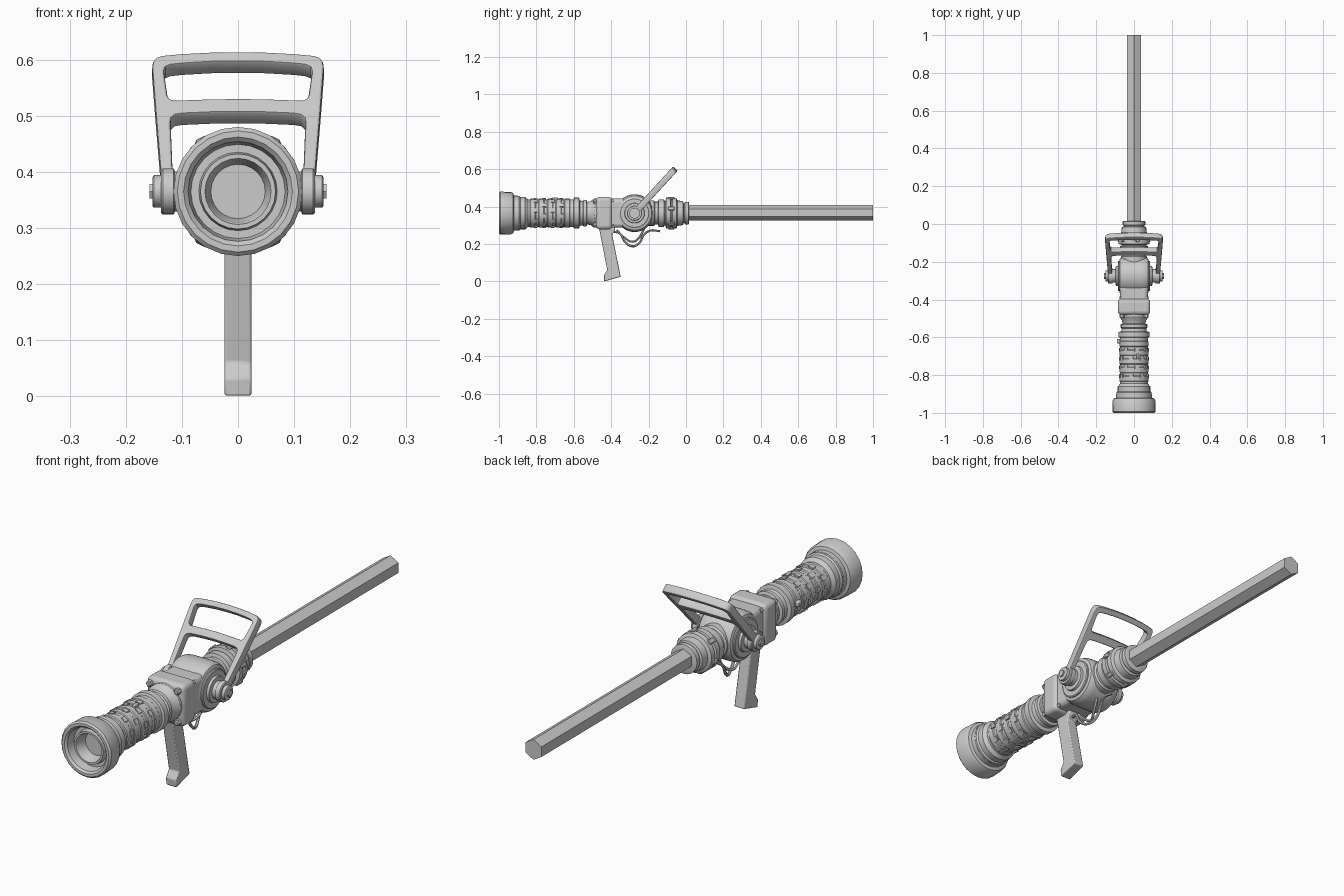
import bpy, bmesh, math
from mathutils import Matrix, Vector

if "Cube" in bpy.data.objects:
    bpy.data.objects.remove(bpy.data.objects["Cube"])

AXIS = 0.365           # height of the barrel axis
PIVOT = (-0.275, 0.365)  # y, z of the handle pivot


def finish(obj, angle=35):
    bpy.ops.object.select_all(action='DESELECT')
    obj.select_set(True)
    bpy.context.view_layer.objects.active = obj
    bpy.ops.object.shade_smooth_by_angle(angle=math.radians(angle))
    return obj


def from_bmesh(name, bm, bevel=0.0, segments=2, angle=35):
    bmesh.ops.recalc_face_normals(bm, faces=bm.faces)
    me = bpy.data.meshes.new(name)
    bm.to_mesh(me)
    bm.free()
    obj = bpy.data.objects.new(name, me)
    bpy.context.collection.objects.link(obj)
    finish(obj, angle)
    if bevel:
        m = obj.modifiers.new('bevel', 'BEVEL')
        m.width, m.segments, m.limit_method = bevel, segments, 'ANGLE'
    return obj


def lathe(name, profile, sides=24, axis='Y', y=0.0, z=AXIS, angle=30, flip=1, turn=0.0):
    """Spin (position, radius) points round the y axis, or the x axis through y, z."""
    bm = bmesh.new()
    rings = []
    for p, r in profile:
        ring = []
        for i in range(sides):
            a = 2 * math.pi * i / sides + turn
            c, s = r * math.cos(a), r * math.sin(a)
            co = (c, y + p, z + s) if axis == 'Y' else (flip * p, y + c, z + s)
            ring.append(bm.verts.new(co))
        rings.append(ring)
    for a, b in zip(rings, rings[1:]):
        for i in range(sides):
            j = (i + 1) % sides
            bm.faces.new((a[i], a[j], b[j], b[i]))
    bm.faces.new(rings[0])
    bm.faces.new(rings[-1])
    return from_bmesh(name, bm, angle=angle)


def box(name, center, size, bevel=0.0, segments=2, rot=None):
    bm = bmesh.new()
    bmesh.ops.create_cube(bm, size=1)
    bmesh.ops.scale(bm, vec=size, verts=bm.verts)
    if rot:
        bmesh.ops.transform(bm, matrix=rot, verts=bm.verts)
    bmesh.ops.translate(bm, vec=center, verts=bm.verts)
    return from_bmesh(name, bm, bevel, segments)


def side_prism(name, pts, half, bevel):
    """Extrude a (y, z) outline across x."""
    bm = bmesh.new()
    f = bm.faces.new([bm.verts.new((-half, y, z)) for y, z in pts])
    ext = bmesh.ops.extrude_face_region(bm, geom=[f])
    vs = [g for g in ext['geom'] if isinstance(g, bmesh.types.BMVert)]
    bmesh.ops.translate(bm, vec=(2 * half, 0, 0), verts=vs)
    return from_bmesh(name, bm, bevel)


def to_mesh(obj):
    bpy.ops.object.select_all(action='DESELECT')
    obj.select_set(True)
    bpy.context.view_layer.objects.active = obj
    bpy.ops.object.convert(target='MESH')
    return finish(bpy.context.view_layer.objects.active)


def tube(name, pts, radius):
    cu = bpy.data.curves.new(name, 'CURVE')
    cu.dimensions, cu.bevel_depth, cu.bevel_resolution = '3D', radius, 1
    cu.resolution_u, cu.use_fill_caps = 5, True
    sp = cu.splines.new('BEZIER')
    sp.bezier_points.add(len(pts) - 1)
    for bp, co in zip(sp.bezier_points, pts):
        bp.co = co
        bp.handle_left_type = bp.handle_right_type = 'AUTO'
    obj = bpy.data.objects.new(name, cu)
    bpy.context.collection.objects.link(obj)
    return to_mesh(obj)


# Front coupling with a recessed mouth
lathe('front_coupling', [(-0.89, 0.042), (-0.90, 0.043), (-0.972, 0.056), (-0.978, 0.059),
      (-0.978, 0.067), (-0.955, 0.070), (-0.955, 0.084), (-0.992, 0.089), (-1.0, 0.097),
      (-1.0, 0.108), (-0.993, 0.115), (-0.935, 0.113), (-0.924, 0.107), (-0.920, 0.094),
      (-0.90, 0.094)])

# Stepped barrel from the coupling to the valve block
barrel = [(-0.93, 0.093), (-0.892, 0.093), (-0.886, 0.087), (-0.86, 0.087), (-0.853, 0.08),
          (-0.845, 0.074)]
for k in range(5):
    y = -0.835 + k * 0.046
    barrel += [(y, 0.074), (y + 0.004, 0.077), (y + 0.028, 0.077), (y + 0.032, 0.074)]
barrel += [(-0.602, 0.074), (-0.598, 0.083), (-0.572, 0.083), (-0.568, 0.068), (-0.552, 0.065),
           (-0.548, 0.071), (-0.532, 0.071), (-0.528, 0.060), (-0.51, 0.064), (-0.49, 0.078),
           (-0.47, 0.078)]
lathe('barrel', barrel)

# Small raised grip pads round the barrel
for row in range(4):
    for i in range(8):
        a = 2 * math.pi * (i + 0.5 * (row % 2)) / 8 + 0.2
        box('barrel_pad', (0.076 * math.cos(a), -0.814 + row * 0.046 + 0.01,
            AXIS + 0.076 * math.sin(a)), (0.007, 0.020, 0.022), rot=Matrix.Rotation(-a, 3, 'Y'))
box('barrel_stud', (-0.082, -0.62, AXIS + 0.012), (0.018, 0.024, 0.022), 0.004)
box('barrel_stud_top', (0.02, -0.70, AXIS + 0.076), (0.014, 0.03, 0.014), 0.003)

# Square valve block with corner bolts
box('valve_block', (0, -0.438, AXIS), (0.172, 0.086, 0.174), 0.02, 4)
for sx in (-1, 1):
    for sz in (-1, 1):
        bolt = lathe('block_bolt', [(-0.498, 0.008), (-0.494, 0.013), (-0.478, 0.013)], 6,
                     z=AXIS + sz * 0.064)
        bolt.location.x = sx * 0.064
        lathe('block_rear_bolt', [(-0.4, 0.011), (-0.384, 0.011)], 6,
              z=AXIS + sz * 0.066).location.x = sx * 0.066

# Round valve body lying across the axis
lathe('valve_body', [(-0.078, 0.084), (-0.074, 0.092), (-0.06, 0.099), (-0.04, 0.101),
      (0.04, 0.101), (0.06, 0.099), (0.074, 0.092), (0.078, 0.084)], 32, 'X', *PIVOT)
box('valve_bridge', (0, -0.35, AXIS), (0.150, 0.13, 0.156), 0.02, 3)

# Pivot discs, bosses and nuts on both sides
for s in (-1, 1):
    lathe('pivot_disc', [(0.07, 0.080), (0.083, 0.080), (0.086, 0.076), (0.086, 0.054),
          (0.096, 0.052), (0.098, 0.036), (0.116, 0.036)], 24, 'X', *PIVOT, flip=s)
    lathe('pivot_boss', [(0.113, 0.038), (0.115, 0.041), (0.134, 0.041), (0.137, 0.038),
          (0.137, 0.029), (0.150, 0.029), (0.152, 0.026), (0.152, 0.02)], 20, 'X', *PIVOT, flip=s)
    lathe('pivot_nut', [(0.148, 0.015), (0.158, 0.015)], 6, 'X', *PIVOT, flip=s)

# Tilted bail handle: an outline with one hole, extruded with rounded edges
right = [(0.115, 0.0), (0.137, 0.0), (0.139, 0.05), (0.147, 0.18), (0.153, 0.285), (0.1515, 0.300),
         (0.146, 0.309), (0.136, 0.314), (0.10, 0.3185), (0.05, 0.322), (0, 0.323)]
inner = [(0, 0.178), (0.05, 0.177), (0.10, 0.174), (0.112, 0.171), (0.119, 0.163), (0.120, 0.15),
         (0.117, 0.05)]
hole = [(0, 0.300), (0.05, 0.299), (0.10, 0.295), (0.120, 0.292), (0.129, 0.287), (0.132, 0.276),
        (0.126, 0.22), (0.123, 0.211), (0.115, 0.206), (0.05, 0.209), (0, 0.210)]


def flip_x(pts):
    return [(-x, v) for x, v in reversed(pts) if x > 0]


outline = right + flip_x(right) + [(-x, v) for x, v in reversed(inner)] + inner[1:]
cu = bpy.data.curves.new('bail_handle', 'CURVE')
cu.dimensions, cu.fill_mode = '2D', 'BOTH'
cu.extrude, cu.bevel_depth, cu.bevel_resolution, cu.offset = 0.013, 0.004, 1, -0.004
for pts in (outline, hole + flip_x(hole)):
    sp = cu.splines.new('POLY')
    sp.points.add(len(pts) - 1)
    for p, (x, v) in zip(sp.points, pts):
        p.co = (x, v, 0, 1)
    sp.use_cyclic_u = True
handle = bpy.data.objects.new('bail_handle', cu)
bpy.context.collection.objects.link(handle)
handle.location = (0, *PIVOT)
handle.rotation_euler.x = math.radians(47.5)
to_mesh(handle)

# Pistol grip
side_prism('pistol_grip', [(-0.466, 0.29), (-0.458, 0.25), (-0.421, 0.06), (-0.440, 0.032),
           (-0.437, 0.0), (-0.349, 0.025), (-0.395, 0.25), (-0.38, 0.27), (-0.38, 0.29)],
           0.024, 0.004)

# Looped cable and inner lever under the valve
tube('cable_loop', [(0, -0.395, 0.268), (0.01, -0.355, 0.256), (0.014, -0.325, 0.21),
     (0.005, -0.287, 0.188), (-0.008, -0.25, 0.205), (-0.01, -0.225, 0.25), (0, -0.19, 0.272),
     (0, -0.138, 0.268)], 0.006)
tube('cable_inner', [(-0.012, -0.37, 0.275), (-0.014, -0.33, 0.235), (-0.012, -0.285, 0.212),
     (0.004, -0.25, 0.235), (0.01, -0.225, 0.28)], 0.006)

# Rear neck, rings and outlet
lathe('rear_rings', [(-0.21, 0.068), (-0.172, 0.068), (-0.166, 0.061), (-0.15, 0.061),
      (-0.146, 0.074), (-0.118, 0.074), (-0.115, 0.066), (-0.11, 0.066), (-0.106, 0.083),
      (-0.084, 0.083), (-0.081, 0.074), (-0.076, 0.074), (-0.072, 0.083), (-0.052, 0.081),
      (-0.046, 0.068), (-0.016, 0.064), (-0.012, 0.052), (-0.008, 0.052), (-0.006, 0.060),
      (0.014, 0.060), (0.016, 0.056), (0.016, 0.03)])
for i in range(6):
    a = math.pi * i / 3 + 0.3
    box('rear_ring_lug', (0.082 * math.cos(a), -0.079, AXIS + 0.082 * math.sin(a)),
        (0.012, 0.034, 0.02), 0.003, 1, Matrix.Rotation(-a, 3, 'Y'))

# Long six-sided rod
lathe('hex_rod', [(-0.02, 0.042), (1.0, 0.042)], 6, z=0.367, angle=20, turn=math.pi / 6)
